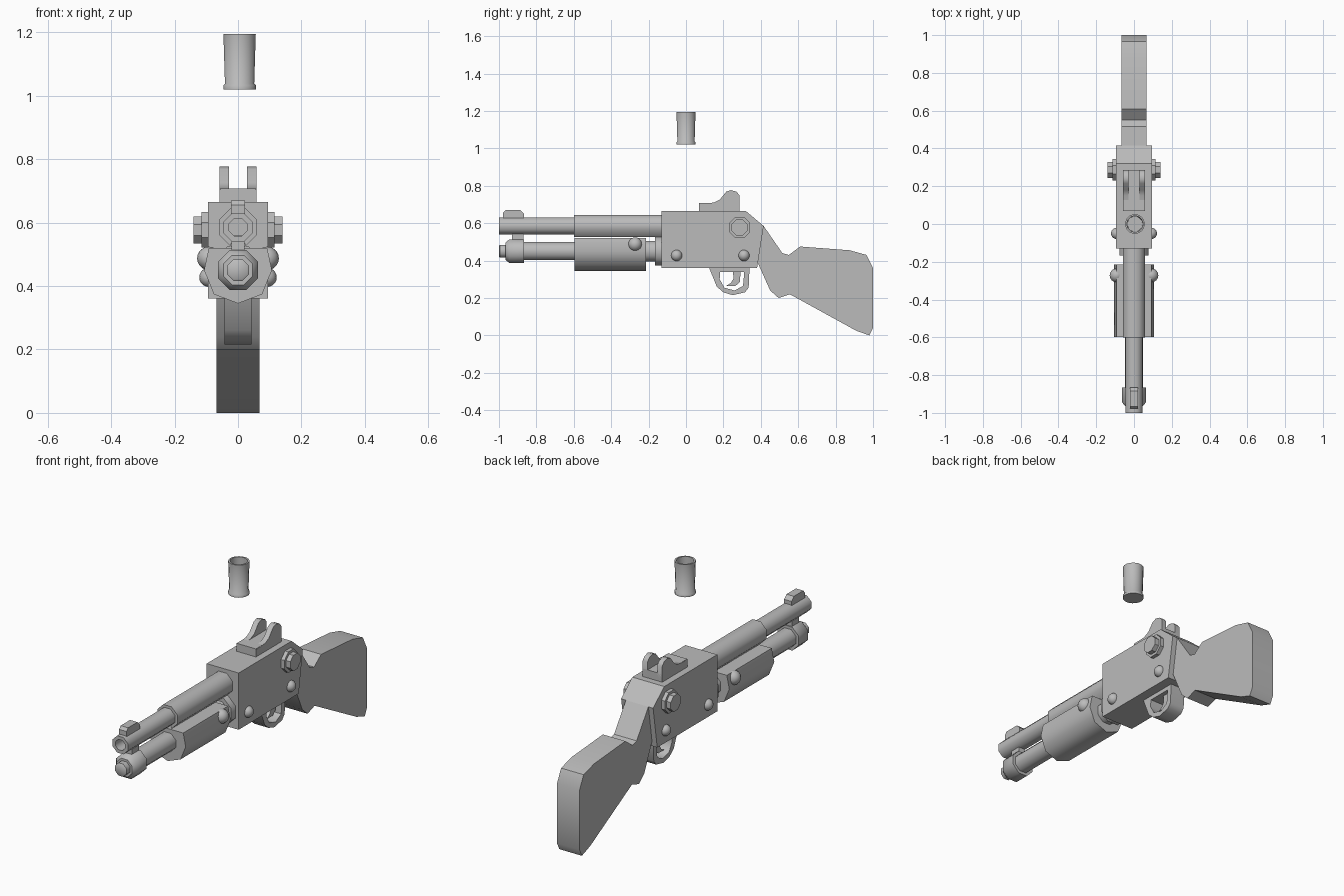
import bpy, bmesh
from math import sin, cos, pi, radians
from mathutils import Vector

cube = bpy.data.objects.get("Cube")
if cube:
    bpy.data.objects.remove(cube, do_unlink=True)

grey = bpy.data.materials.new("plain grey")
grey.use_nodes = True
GREY = (0.5, 0.5, 0.5, 1)
grey.diffuse_color = GREY
grey.node_tree.nodes["Principled BSDF"].inputs["Base Color"].default_value = GREY


def finish(name, bm, angle):
    """Turn a bmesh into a shaded object."""
    bmesh.ops.recalc_face_normals(bm, faces=bm.faces)
    mesh = bpy.data.meshes.new(name)
    bm.to_mesh(mesh)
    bm.free()
    mesh.materials.append(grey)
    for p in mesh.polygons:
        p.use_smooth = True
    mesh.set_sharp_from_angle(angle=radians(angle))
    ob = bpy.data.objects.new(name, mesh)
    bpy.context.collection.objects.link(ob)
    return ob


def prism(name, pts, lo, hi, axis="X", angle=35):
    """Extrude a profile: (y, z) along X, or (x, z) along Y."""
    bm = bmesh.new()

    def ring(d):
        return [bm.verts.new((d, a, b) if axis == "X" else (a, d, b)) for a, b in pts]
    r0, r1 = ring(lo), ring(hi)
    bm.faces.new(r0)
    bm.faces.new(r1)
    for i in range(len(pts)):
        j = (i + 1) % len(pts)
        bm.faces.new((r0[i], r0[j], r1[j], r1[i]))
    return finish(name, bm, angle)


def lathe(name, rings, center, axis="Y", sides=8, angle=50):
    """Revolve (position, radius) rings round an axis; both ends are capped."""
    bm = bmesh.new()
    loops = []
    for d, r in rings:
        loop = []
        for k in range(sides):
            t = 2 * pi * (k + 0.5) / sides
            u, v = r * cos(t), r * sin(t)
            off = {"X": (d, u, v), "Y": (u, d, v), "Z": (u, v, d)}[axis]
            loop.append(bm.verts.new(Vector(center) + Vector(off)))
        loops.append(loop)
    bm.faces.new(loops[0])
    bm.faces.new(loops[-1])
    for a, b in zip(loops, loops[1:]):
        for k in range(sides):
            m = (k + 1) % sides
            bm.faces.new((a[k], a[m], b[m], b[k]))
    return finish(name, bm, angle)


def box(name, x, y, z):
    return prism(name, [(y[0], z[0]), (y[1], z[0]), (y[1], z[1]), (y[0], z[1])], x[0], x[1])


def dome(name, x, y, z, r):
    bm = bmesh.new()
    bmesh.ops.create_uvsphere(bm, u_segments=16, v_segments=10, radius=r)
    bmesh.ops.translate(bm, verts=bm.verts, vec=(x, y, z))
    return finish(name, bm, 50)


# Receiver and stock
prism("receiver", [(-.13, .36), (-.13, .665), (.32, .665), (.415, .585), (.38, .36)], -.095, .095)
prism("stock", [(.36, .58), (.415, .585), (.515, .44), (.55, .43), (.61, .475), (.875, .455),
                (.965, .43), (1, .36), (1, .04), (.98, 0), (.91, .025), (.555, .22),
                (.495, .2), (.45, .24), (.385, .385), (.36, .385)], -.067, .067)

# Upper barrel with a bore, and the shield open underneath
BZ, TZ = .585, .45
lathe("barrel", [(-.13, .049), (-1, .049), (-1, .03), (-.8, .03)], (0, 0, BZ))


def arc(r):
    return [(r * cos(t), BZ + r * sin(t)) for t in
            (radians(-67.5 + 45 * k) for k in range(8))]


prism("barrel_shield", arc(.064) + arc(.047)[::-1], -.6, -.13, "Y", 50)

# Lower tube with its cap and collars
lathe("magazine_tube", [(-.13, .052), (-.9, .052)], (0, 0, TZ))
lathe("tube_cap", [(-1, .03), (-.995, .037), (-.965, .037), (-.965, .05), (-.945, .068),
                   (-.865, .068)], (0, 0, TZ))
lathe("tube_sleeve", [(-.22, .06), (-.16, .06)], (0, 0, TZ))
lathe("tube_collar", [(-.167, .083), (-.13, .083)], (0, 0, TZ))
box("barrel_strap", (-.02, .02), (-.93, -.87), (.49, .56))

# Sliding grip
half = [(.092, .52), (.107, .45), (.076, .374)]
prism("pump_grip", half + [(0, .345)] + [(-x, z) for x, z in half[::-1]], -.597, -.215, "Y", 50)

# Sights
prism("front_sight", [(-.978, .62), (-.978, .655), (-.965, .67), (-.885, .67), (-.865, .65),
                      (-.865, .62)], -.022, .022)
box("rear_sight_base", (-.057, .057), (.07, .285), (.66, .708))
ear = [(.07, .66), (.07, .703), (.15, .71), (.18, .725), (.215, .768), (.24, .777),
       (.27, .768), (.285, .75), (.285, .66)]
for side, lo, hi in (("left", .029, .058), ("right", -.058, -.029)):
    prism(side + "_rear_sight_ear", ear, lo, hi, angle=50)

# Trigger guard and trigger
prism("trigger_guard", [(.12, .37), (.165, .26), (.2, .23), (.25, .215), (.315, .23), (.335, .255),
                        (.34, .37), (.31, .37), (.31, .32), (.305, .265), (.26, .24), (.205, .255),
                        (.18, .3), (.185, .37)], -.043, .043, angle=50)
box("guard_top_plate", (-.043, .043), (.183, .311), (.338, .365))
prism("trigger", [(.25, .345), (.255, .305), (.24, .28), (.215, .265), (.265, .265), (.288, .285),
                  (.292, .345)], -.02, .02, angle=50)

# Side bolts and rivets
bolt = [(.14, .046), (.115, .046), (.115, .061)]
lathe("side_bolt", [(-d, r) for d, r in bolt] + bolt[::-1], (0, .287, .577), "X", angle=35)
for side, s in (("left", 1), ("right", -1)):
    dome(side + "_front_rivet", s * .092, -.05, .427, .03)
    dome(side + "_rear_rivet", s * .092, .31, .427, .03)
    dome(side + "_pump_rivet", s * .092, -.272, .487, .037)

# Open shell floating above
lathe("shell", [(1.02, .052), (1.033, .052), (1.038, .047), (1.195, .052), (1.195, .043),
                (1.04, .04)], (.005, 0, 0), "Z", sides=16)
